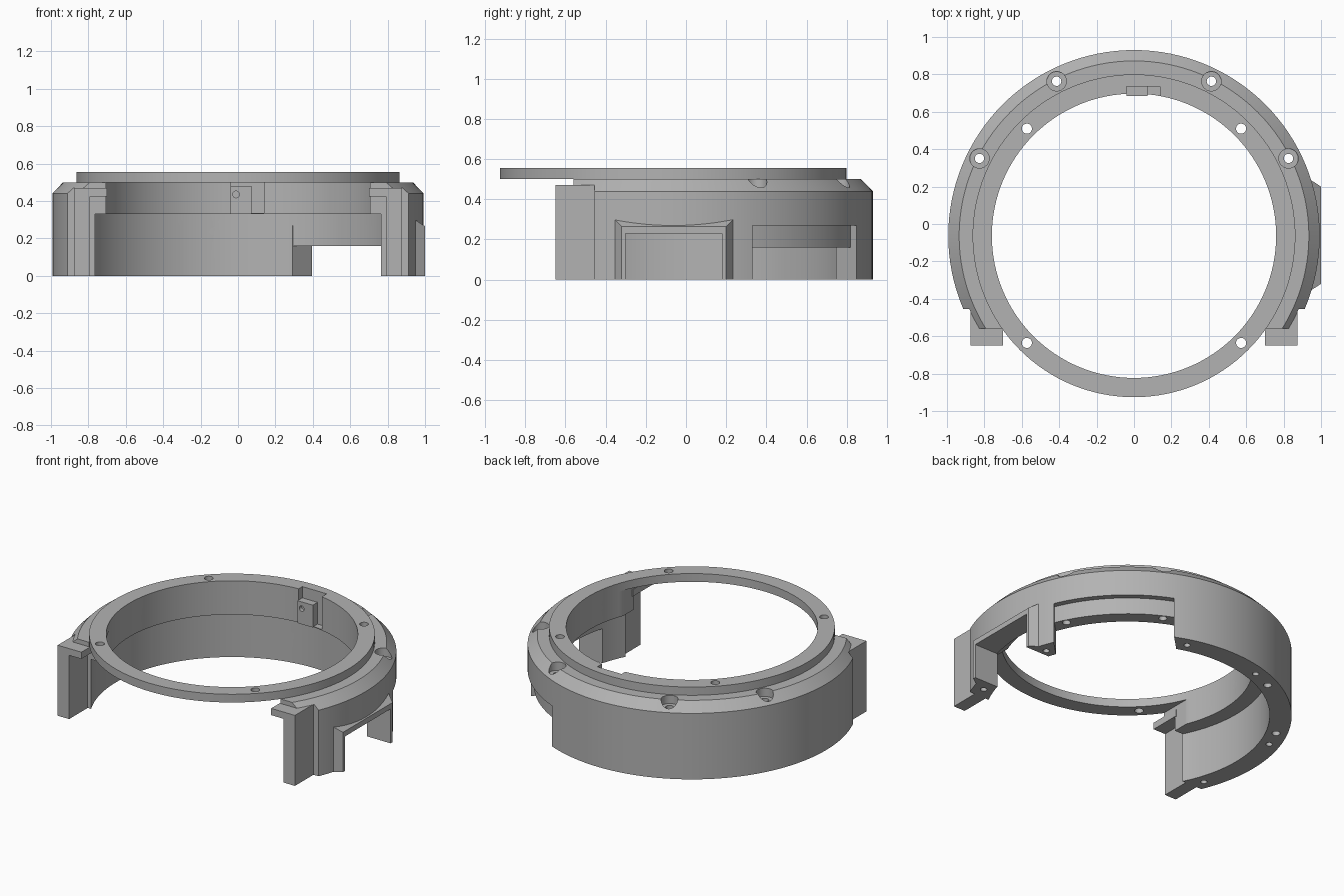
import bpy, bmesh, math
from mathutils import Matrix, Vector

old = bpy.data.objects.get("Cube")
if old:
    bpy.data.objects.remove(old, do_unlink=True)

CY = -0.063          # y of the ring axis
SEG = 128

grey = bpy.data.materials.new("plain grey")
grey.use_nodes = True
COLOUR = (0.45, 0.45, 0.45, 1)
grey.diffuse_color = COLOUR
grey.node_tree.nodes["Principled BSDF"].inputs["Base Color"].default_value = COLOUR


def make(name, bm):
    bmesh.ops.recalc_face_normals(bm, faces=bm.faces)
    me = bpy.data.meshes.new(name)
    bm.to_mesh(me)
    bm.free()
    me.materials.append(grey)
    ob = bpy.data.objects.new(name, me)
    bpy.context.collection.objects.link(ob)
    return ob


def box(name, x, y, z, turn=0):
    """Box from ranges; turn rotates it about the ring axis."""
    bm = bmesh.new()
    bmesh.ops.create_cube(bm, size=1)
    for v in bm.verts:
        v.co = Vector([r[0] if c < 0 else r[1] for c, r in zip(v.co, (x, y, z))])
    if turn:
        bm.transform(Matrix.Translation((0, CY, 0)) @ Matrix.Rotation(turn, 4, 'Z'))
    return make(name, bm)


def rod(name, centre, radius, length, axis=(0, 0, 1)):
    bm = bmesh.new()
    bmesh.ops.create_cone(bm, cap_ends=True, segments=24, radius1=radius,
                          radius2=radius, depth=length)
    turn = Vector((0, 0, 1)).rotation_difference(Vector(axis)).to_matrix().to_4x4()
    bm.transform(Matrix.Translation(centre) @ turn)
    return make(name, bm)


def lathe(name, profile):
    """Closed (radius, height) profile turned about the ring axis."""
    bm = bmesh.new()
    loops = []
    for i in range(SEG):
        a = math.tau * i / SEG
        loops.append([bm.verts.new((r * math.cos(a), CY + r * math.sin(a), z))
                      for r, z in profile])
    n = len(profile)
    for i in range(SEG):
        p, q = loops[i], loops[(i + 1) % SEG]
        for k in range(n):
            bm.faces.new((p[k], q[k], q[(k + 1) % n], p[(k + 1) % n]))
    return make(name, bm)


def polar(deg, r, z=0):
    a = math.radians(deg)
    return Vector((r * math.cos(a), CY + r * math.sin(a), z))


def cut(cutter, *targets):
    cutter.hide_render = True
    for ob in targets:
        bpy.context.view_layer.objects.active = ob
        m = ob.modifiers.new("cut", 'BOOLEAN')
        m.operation, m.solver, m.object = 'DIFFERENCE', 'EXACT', cutter
        bpy.ops.object.modifier_apply(modifier=m.name)
    bpy.data.objects.remove(cutter, do_unlink=True)


# Main rings
body = lathe("housing_body", [(.86, 0), (.993, 0), (.993, .44), (.935, .5),
                              (.76, .5), (.76, .33), (.86, .33)])
band = lathe("recessed_band", [(.861, .16), (.955, .16), (.955, .34), (.861, .34)])
ring = lathe("top_ring", [(.76, .5), (.863, .5), (.863, .555), (.76, .555)])

# Open front of the housing
cut(box("front_gap", (-.705, .705), (-1.5, -.1), (-.2, .6)), body)
cut(box("front_end", (-1.5, 1.5), (-1.5, -.56), (-.2, .6)), body)
cut(box("post_seat", (-1.5, 1.5), (-1.5, -.455), (-.2, .47)), body, band)

# Diagonal openings in the lower wall
for deg in (45, 135):
    cut(box("opening", (.5, 1.3), (-.365, .365), (-.2, .27), math.radians(deg)), body)

# Side window with a chamfered hood
bm = bmesh.new()
bmesh.ops.create_cube(bm, size=1)
for v in bm.verts:
    outer = v.co.x > 0
    y = (-.32, .2) if outer else (-.365, .245)
    top = .265 if outer else .31
    v.co = (1.0 if outer else .93, y[v.co.y > 0], top if v.co.z > 0 else 0)
hood = make("window_hood", bm)
cut(box("window", (.7, 1.2), (-.3, .18), (-.2, .23)), body, band, hood)
cut(box("window_inner", (.7, .95), (-.3, .18), (-.2, .231)), hood)

# Notch and latch block at the back of the ring
cut(box("notch", (-.04, .14), (.5, .735), (.335, .7)), body, ring)
latch = box("latch_block", (-.04, .072), (.685, .74), (.331, .48))
cut(rod("latch_hole", (-.01, .68, .435), .018, .06, (0, 1, 0)), latch)

# Screw holes: counterbored rim, ring face, leg bottoms, inner walls
for deg in (26.6, 63.4, 116.6, 153.4):
    cut(rod("counterbore", polar(deg, .924, .545), .052, .2), body)
    cut(rod("rim_hole", polar(deg, .924, .3), .025, .8), body, band)
for deg in (45, 135, 225, 315):
    cut(rod("ring_hole", polar(deg, .81, .45), .027, .5), body, ring)
for deg in (73, 107, 18, 162, -20, 200):
    cut(rod("leg_hole", polar(deg, .924, 0), .02, .16), body)
for deg, r, z in ((80.8, .86, .24), (99.2, .86, .24), (171, .76, .44),
                  (189, .76, .44), (9, .76, .44), (-9, .76, .44)):
    hit = (body, band) if z < .33 else (body,)
    cut(rod("wall_hole", polar(deg, r, z), .021, .12,
            polar(deg, 1) - Vector((0, CY, 0))), *hit)

# Front posts with an inward shelf
parts = [body, band, ring, hood, latch]
for s, side in ((1, "left"), (-1, "right")):
    post = box(side + "_post", sorted((s * .79, s * .875)), (-.65, -.44), (0, .47))
    for z in (.11, .375):
        cut(rod("post_hole", (s * .83, -.54, z), .025, .3, (1, 0, 0)), post)
    shelf = box(side + "_shelf", sorted((s * .7, s * .8)), (-.65, -.44), (.425, .47))
    parts += [post, shelf]

# Smooth the curved walls, keep edges crisp
for ob in bpy.context.view_layer.objects:
    ob.select_set(ob in parts)
bpy.context.view_layer.objects.active = body
bpy.ops.object.shade_smooth_by_angle(angle=math.radians(25))
